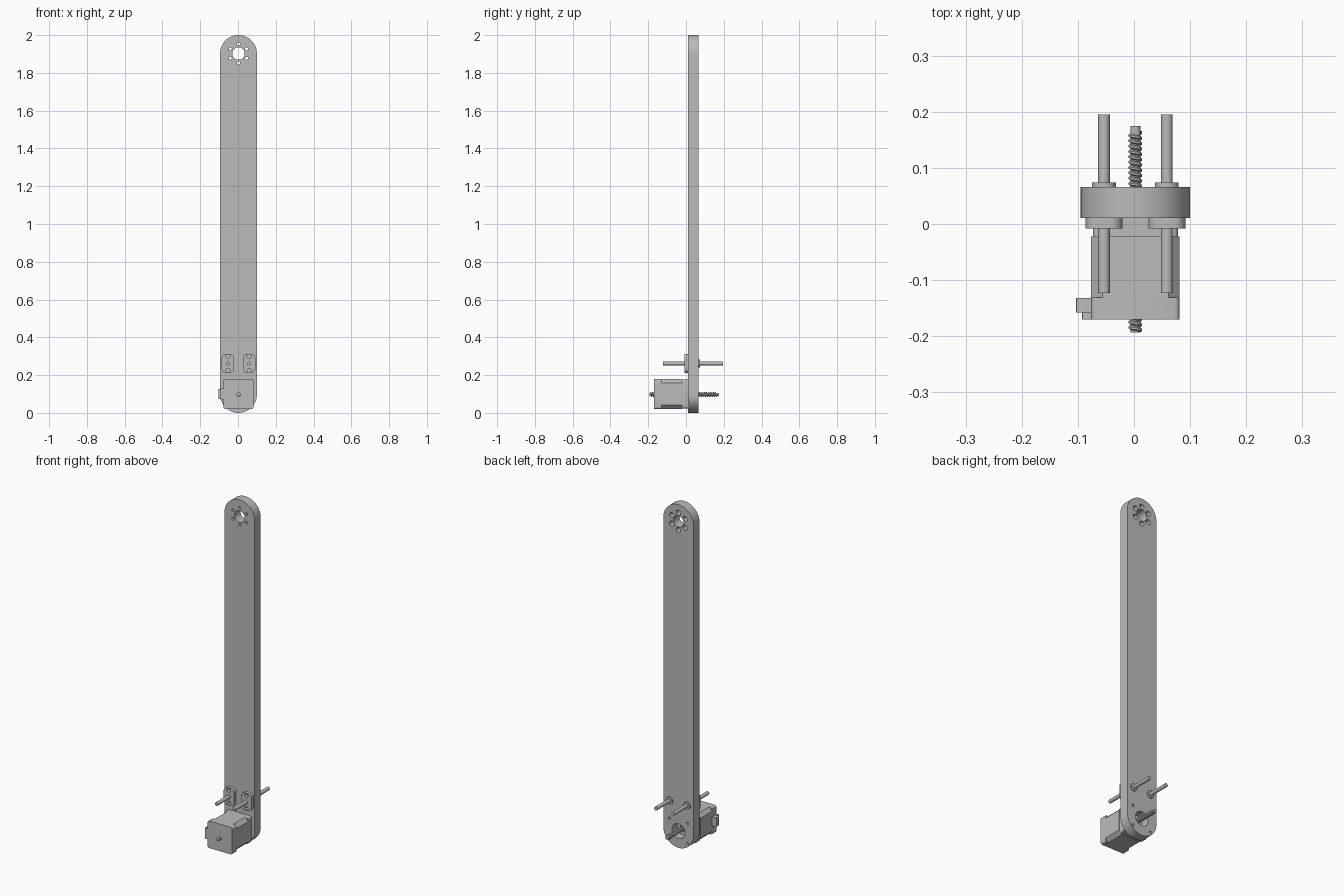
import bpy, bmesh
from math import sin, cos, pi, radians
from mathutils import Matrix

if "Cube" in bpy.data.objects:
    bpy.data.objects.remove(bpy.data.objects["Cube"])

grey = bpy.data.materials.new("machined grey")
grey.use_nodes = True
colour = (0.5, 0.5, 0.5, 1)
grey.diffuse_color = colour
grey.node_tree.nodes["Principled BSDF"].inputs["Base Color"].default_value = colour

CX = 0.0025            # shared centre line of arm, motor and screw
R = 0.0975             # half width of the arm
LOW, HIGH = R, 2 - R   # centres of the rounded ends
BACK, FACE = 0.066, 0.011


def finish(name, bm, smooth=True):
    bmesh.ops.recalc_face_normals(bm, faces=bm.faces)
    mesh = bpy.data.meshes.new(name)
    bm.to_mesh(mesh)
    bm.free()
    mesh.materials.append(grey)
    obj = bpy.data.objects.new(name, mesh)
    bpy.context.collection.objects.link(obj)
    if smooth:
        shade(obj)
    return obj


def activate(obj):
    bpy.ops.object.select_all(action='DESELECT')
    obj.select_set(True)
    bpy.context.view_layer.objects.active = obj


def shade(obj):
    activate(obj)
    bpy.ops.object.shade_smooth_by_angle(angle=radians(30))


def extrude(name, outline, y0, y1):
    """Extrude an outline of (x, z) points along y."""
    bm = bmesh.new()
    face = bm.faces.new([bm.verts.new((x, y0, z)) for x, z in outline])
    side = bmesh.ops.extrude_face_region(bm, geom=[face])["geom"]
    moved = [v for v in side if isinstance(v, bmesh.types.BMVert)]
    bmesh.ops.translate(bm, verts=moved, vec=(0, y1 - y0, 0))
    return finish(name, bm)


def rounded(x, z, w, h, r, steps=8):
    """Rounded rectangle with half sizes w and h; steps=1 gives chamfers."""
    pts = []
    for q, (sx, sz) in enumerate([(1, 1), (-1, 1), (-1, -1), (1, -1)]):
        for i in range(steps + 1):
            a = (q + i / steps) * pi / 2
            p = (x + sx * (w - r) + r * cos(a), z + sz * (h - r) + r * sin(a))
            if not pts or (abs(p[0] - pts[-1][0]) + abs(p[1] - pts[-1][1])) > 1e-6:
                pts.append(p)
    return pts


def cylinder(name, x, z, y0, y1, r, sides=32):
    ring = [(x + r * cos(2 * pi * i / sides), z + r * sin(2 * pi * i / sides))
            for i in range(sides)]
    return extrude(name, ring, y0, y1)


def drill(obj, x, z, y0, y1, r):
    cutter = cylinder("cutter", x, z, y0, y1, r)
    cutter.hide_render = True
    mod = obj.modifiers.new("drill", 'BOOLEAN')
    mod.operation, mod.solver, mod.object = 'DIFFERENCE', 'EXACT', cutter
    activate(obj)
    bpy.ops.object.modifier_apply(modifier=mod.name)
    bpy.data.objects.remove(cutter)


# Long arm with rounded ends
arm = extrude("arm", rounded(CX, 1, R, 1, R - 0.0001, 24), FACE, BACK)

# Hub at the top: centre bore and six counterbored bolt holes
drill(arm, CX, HIGH, -0.1, 0.2, 0.033)
for k in range(6):
    a = pi / 2 + k * pi / 3
    x, z = CX + 0.05 * cos(a), HIGH + 0.05 * sin(a)
    drill(arm, x, z, -0.1, 0.2, 0.008)
    drill(arm, x, z, 0.035, 0.2, 0.0145)

# Motor mount at the bottom: pilot bore and four bolt holes
drill(arm, CX, LOW, -0.1, 0.2, 0.042)
for sx in (-1, 1):
    for sz in (-1, 1):
        drill(arm, CX + sx * 0.058, LOW + sz * 0.058, -0.1, 0.2, 0.0075)
shade(arm)

# Motor: two end caps, chamfered middle, pilot ring
MZ, HALF = 0.1, 0.079
extrude("motor_rear_cap", rounded(CX, MZ, HALF, HALF, 0.01, 4), -0.17, -0.131)
extrude("motor_body", rounded(CX, MZ, HALF, HALF, 0.02, 1), -0.131, -0.022)
extrude("motor_front_cap", rounded(CX, MZ, HALF - 0.003, HALF - 0.003, 0.01, 4), -0.022, FACE)
pilot = cylinder("motor_pilot", CX, LOW, FACE, 0.019, 0.041)
drill(pilot, CX, LOW, 0, 0.1, 0.02)
shade(pilot)

# Cable socket on the side of the motor
extrude("socket", rounded(-0.084, MZ, 0.019, 0.027, 0.003, 2), -0.158, -0.132)
extrude("socket_base", rounded(-0.083, MZ, 0.01, 0.03, 0.003, 2), -0.17, -0.158)

# Guide rods with their bearing flanges and rear collars
ROD_Z = 0.262
for side, x in (("right", -0.0535), ("left", 0.0585)):
    flange = extrude(side + "_bearing_flange",
                     rounded(x, ROD_Z, 0.033, 0.051, 0.022), -0.008, FACE)
    for sz in (-1, 1):
        drill(flange, x, ROD_Z + sz * 0.037, -0.1, 0.1, 0.011)
    shade(flange)
    cylinder(side + "_bearing_collar", x, ROD_Z, BACK, 0.074, 0.021)
    cylinder(side + "_guide_rod", x, ROD_Z, -0.123, 0.195, 0.0105)


def lead_screw(y0, y1, pitch, core, crest, sides=20):
    """Sweep a trapezoid thread along a helix and weld neighbouring turns."""
    bm = bmesh.new()
    profile = [(0, core), (0.25, crest), (0.6, crest), (0.85, core), (1, core)]
    turns = int((y1 - y0) / pitch) - 1
    last = None
    for i in range(turns * sides + 1):
        a = 2 * pi * i / sides
        row = [bm.verts.new((CX + r * cos(a), y0 + pitch * (i / sides + t), LOW + r * sin(a)))
               for t, r in profile]
        if last:
            for j in range(len(profile) - 1):
                bm.faces.new((last[j], last[j + 1], row[j + 1], row[j]))
        last = row
    bmesh.ops.remove_doubles(bm, verts=bm.verts, dist=1e-5)
    return finish("lead_screw_thread", bm)


# Threaded screw through the motor
lead_screw(-0.193, 0.175, 0.0095, 0.0085, 0.0122)
cylinder("lead_screw_core", CX, LOW, -0.193, 0.175, 0.009, 24)
